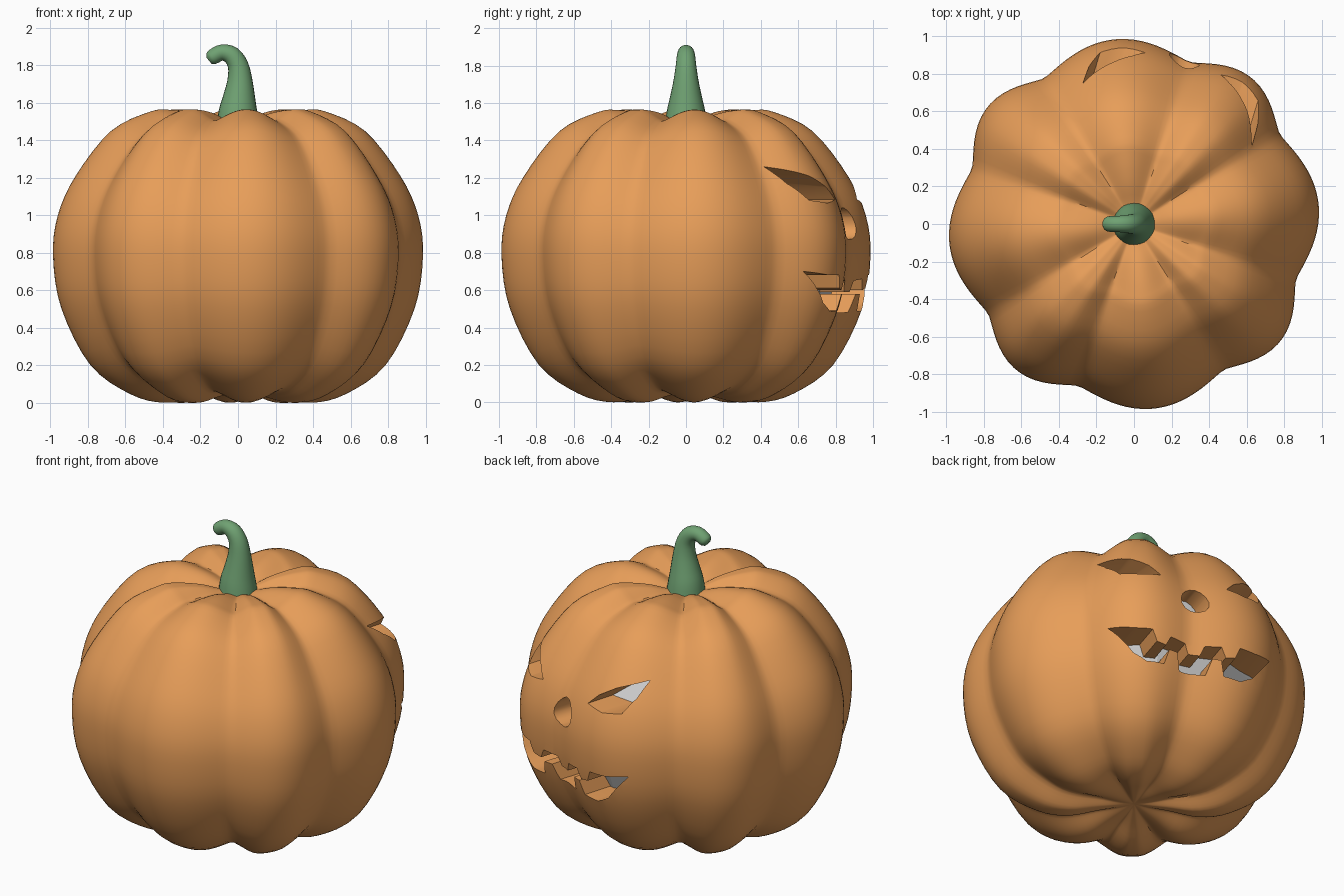
import bpy, bmesh
from math import sin, cos, pi, radians
from mathutils import Vector

if "Cube" in bpy.data.objects:
    bpy.data.objects.remove(bpy.data.objects["Cube"])


def material(name, rgb):
    m = bpy.data.materials.new(name)
    m.diffuse_color = (*rgb, 1)
    m.use_nodes = True
    m.node_tree.nodes["Principled BSDF"].inputs["Base Color"].default_value = m.diffuse_color
    return m


def loft(name, groups, mat=None):
    """Each group is a list of rings of equal length, skinned and capped."""
    bm = bmesh.new()
    for rings in groups:
        vs = [[bm.verts.new(p) for p in ring] for ring in rings]
        n = len(vs[0])
        for a, b in zip(vs, vs[1:]):
            for i in range(n):
                j = (i + 1) % n
                bm.faces.new((a[i], a[j], b[j], b[i]))
        bm.faces.new(vs[0])
        bm.faces.new(vs[-1])
    bmesh.ops.recalc_face_normals(bm, faces=bm.faces)
    me = bpy.data.meshes.new(name)
    bm.to_mesh(me)
    bm.free()
    ob = bpy.data.objects.new(name, me)
    bpy.context.collection.objects.link(ob)
    if mat:
        me.materials.append(mat)
    return ob


def activate(ob):
    bpy.ops.object.select_all(action='DESELECT')
    ob.select_set(True)
    bpy.context.view_layer.objects.active = ob


def spline(pts, steps):
    """Catmull-Rom through the points."""
    p = [Vector(q) for q in pts]
    p = [2 * p[0] - p[1]] + p + [2 * p[-1] - p[-2]]
    out = []
    for a, b, c, d in zip(p, p[1:], p[2:], p[3:]):
        for k in range(steps):
            t = k / steps
            out.append(0.5 * (2 * b + (c - a) * t + (2 * a - 5 * b + 4 * c - d) * t * t
                              + (3 * b - a - 3 * c + d) * t ** 3))
    return out + [p[-2]]


def rib(deg):
    """Alternating narrow and wide lobes, repeating every quarter turn."""
    a = (deg - 31.6) % 90
    if a < 39.4:
        u, top = a / 39.4, 1.01
    else:
        u, top = (a - 39.4) / 50.6, 1.0
    return 0.922 + (top - 0.922) * sin(pi * u) ** 1.3


orange = material("orange skin", (0.80, 0.34, 0.10))
green = material("green stem", (0.16, 0.36, 0.17))
MID = 0.78

# Ribbed pumpkin body
profile = [(0.015, 1.49), (0.1, 1.50), (0.22, 1.54), (0.36, 1.562), (0.47, 1.553),
           (0.68, 1.45), (0.87, 1.21), (0.965, 1.0), (0.99, MID), (0.945, 0.5),
           (0.79, 0.2), (0.575, 0.045), (0.39, 0.0), (0.2, 0.03), (0.015, 0.06)]
N = 144
rings = []
for r, z in spline(profile, 4):
    t = min(1, r / 0.4)
    t = t * t * (3 - 2 * t)
    ring = []
    for i in range(N):
        deg = 360 * i / N
        f = 1 + (rib(deg) - 1) * t
        ring.append((r * f * cos(radians(deg)), r * f * sin(radians(deg)),
                     MID + (z - MID) * min(f, 1)))
    rings.append(ring)
body = loft("pumpkin_body", [rings], orange)

# Carved face outlines: (sideways, height), in the plane facing the face
eye = [(0.21, 1.085), (0.27, 1.15), (0.36, 1.21), (0.48, 1.26),
       (0.475, 1.17), (0.44, 1.08), (0.33, 1.065)]
nose = [(0.085 * cos(a) * (1 - 0.2 * sin(a)), 0.955 + 0.085 * sin(a))
        for a in [2 * pi * i / 14 for i in range(14)]]
upper = [(0.06, 0.65), (0.16, 0.66), (0.19, 0.60), (0.25, 0.61), (0.28, 0.68), (0.38, 0.68)]
lower = [(0.38, 0.53), (0.30, 0.485), (0.19, 0.49), (0.165, 0.58), (0.11, 0.58), (0.08, 0.48)]
half = [(0.035, 0.59)] + upper + [(0.51, 0.70)] + lower
flip = lambda pts: [(-u, z) for u, z in reversed(pts)]
outlines = [eye, flip(eye), nose, half + flip(half)]

az = radians(73)
out = Vector((cos(az), sin(az), 0))
side = Vector((-sin(az), cos(az), 0))
cutter = loft("face_cutter", [[[out * d + side * u + Vector((0, 0, z)) for u, z in o]
                               for d in (0.25, 1.3)] for o in outlines], orange)
cutter.hide_render = True
mod = body.modifiers.new("carve", 'BOOLEAN')
mod.operation = 'DIFFERENCE'
mod.solver = 'EXACT'
mod.object = cutter
activate(body)
bpy.ops.object.modifier_apply(modifier=mod.name)
bpy.data.objects.remove(cutter)
activate(body)
bpy.ops.object.shade_smooth_by_angle(angle=radians(35))

# Faceted grey core seen through the carving
core_profile = [(0.2, 1.5), (0.62, 1.45), (0.92, 1.1), (0.98, 0.65), (0.8, 0.22), (0.3, 0.03)]
loft("inner_core", [[[(0.83 * r * cos(2 * pi * i / 12), 0.83 * r * sin(2 * pi * i / 12),
                       MID + 0.85 * (z - MID)) for i in range(12)] for r, z in core_profile]])

# Curved stem: (x, z, radius)
path = spline([(0, 1.47, 0.115), (0, 1.55, 0.104), (0.006, 1.63, 0.086), (0.01, 1.72, 0.067),
               (0.0, 1.80, 0.055), (-0.035, 1.853, 0.049), (-0.085, 1.868, 0.043),
               (-0.125, 1.85, 0.042), (-0.143, 1.835, 0.037), (-0.155, 1.825, 0.022)], 3)
rings = []
for k, p in enumerate(path):
    t = path[min(k + 1, len(path) - 1)] - path[max(k - 1, 0)]
    t = Vector((t.x, 0, t.y)).normalized()
    n = Vector((t.z, 0, -t.x))
    rings.append([Vector((p.x, 0, p.y)) + p.z * (n * cos(a) + Vector((0, sin(a), 0)))
                  for a in [2 * pi * i / 24 for i in range(24)]])
stem = loft("stem", [rings], green)
activate(stem)
bpy.ops.object.shade_smooth_by_angle(angle=radians(60))
